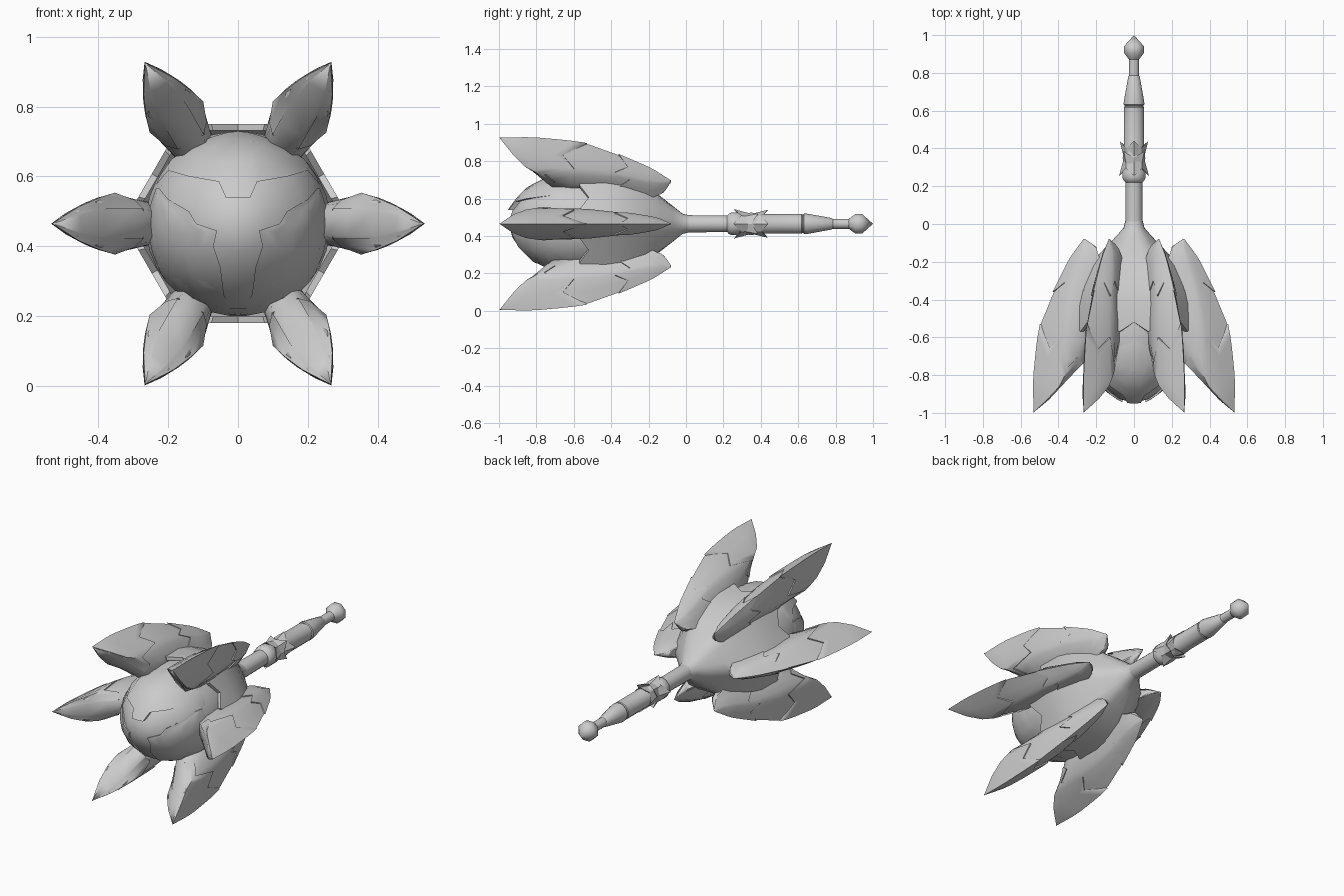
import bpy, bmesh, math

if "Cube" in bpy.data.objects:
    bpy.data.objects.remove(bpy.data.objects["Cube"])

ZC = 0.465  # height of the weapon's long axis
steel = bpy.data.materials.new("light_grey_steel")
steel.diffuse_color = (0.6, 0.6, 0.6, 1)
steel.use_nodes = True
steel.node_tree.nodes["Principled BSDF"].inputs["Base Color"].default_value = steel.diffuse_color


def lerp_table(table, t):
    """Interpolate rows (key, values...) at t."""
    for a, b in zip(table, table[1:]):
        if t <= b[0]:
            break
    f = (t - a[0]) / (b[0] - a[0])
    return [p + (q - p) * f for p, q in zip(a[1:], b[1:])]


def polar(r, ang, y):
    return (r * math.cos(ang), y, ZC + r * math.sin(ang))


def finish(bm, name, angle=35):
    bmesh.ops.remove_doubles(bm, verts=bm.verts, dist=1e-5)
    bmesh.ops.recalc_face_normals(bm, faces=bm.faces)
    me = bpy.data.meshes.new(name)
    bm.to_mesh(me)
    bm.free()
    me.materials.append(steel)
    ob = bpy.data.objects.new(name, me)
    bpy.context.collection.objects.link(ob)
    bpy.ops.object.select_all(action='DESELECT')
    ob.select_set(True)
    bpy.context.view_layer.objects.active = ob
    bpy.ops.object.shade_smooth_by_angle(angle=math.radians(angle))
    return ob


def grid(bm, rows, closed=False):
    """Skin a list of equal-length point rows."""
    vs = [[bm.verts.new(p) for p in row] for row in rows]
    n = len(rows[0])
    for a, b in zip(vs, vs[1:]):
        for i in range(n if closed else n - 1):
            j = (i + 1) % n
            bm.faces.new((a[i], a[j], b[j], b[i]))
    return vs


def lathe(name, profile, n, angle=35):
    bm = bmesh.new()
    grid(bm, [[polar(max(r, 1e-7), 2 * math.pi * (k + .5) / n, y) for k in range(n)]
              for y, r in profile], True)
    return finish(bm, name, angle)


# ---- head core: rounded dome at the front
DOME = [(0, -.95), (.08, -.925), (.14, -.88), (.2, -.82), (.245, -.73), (.265, -.62)]
lathe("head_dome", [(y, r) for r, y in DOME] + [(-.45, .265), (-.3, .2)], 32, 60)

# ---- rear shell: six-sided swelling with a toothed front lip
REAR = [(0.02, .045, 0), (-.02, .055, 0), (-.07, .095, .3), (-.14, .15, .7), (-.22, .205, 1),
        (-.33, .255, 1), (-.43, .28, 1)]
LIP = (-.51, -.57, -.52, -.57)


def shell_radius(r, hexness, ang):
    m = (ang % (math.pi / 3)) - math.pi / 6
    return r * (1 + hexness * (1 / math.cos(m) - 1))


bm = bmesh.new()
angs = [2 * math.pi * k / 24 for k in range(24)]
rows = [[polar(shell_radius(r, h, a), a, y) for a in angs] for y, r, h in REAR]
for r in (.285, .266):
    rows.append([polar(shell_radius(r, 1, a), a, LIP[k % 4]) for k, a in enumerate(angs)])
grid(bm, rows, True)
finish(bm, "rear_shell")


# ---- face plates lying on the dome
def plate(name, edge_a, edge_b, lift, mirror=False):
    bm = bmesh.new()
    for s in ((1, -1) if mirror else (1,)):
        rows = []
        for (xa, za), (xb, zb) in zip(edge_a, edge_b):
            row = []
            for i in range(9):
                x, z = xa + (xb - xa) * i / 8, za + (zb - za) * i / 8
                y = lerp_table(DOME, math.hypot(x, z - ZC))[0]
                row.append((s * x, y - lift, z))
            rows.append(row)
        grid(bm, rows)
    rim = bmesh.ops.extrude_edge_only(bm, edges=[e for e in bm.edges if e.is_boundary])
    for v in rim["geom"]:
        if isinstance(v, bmesh.types.BMVert):
            v.co.y += lift + .015
    return finish(bm, name, 50)


brow = [(-.235, .575), (-.2, .617), (-.14, .6), (-.055, .585), (-.035, .54), (0, .54)]
crown = [(-.225, .6), (-.19, .65), (-.13, .69), (-.07, .715), (-.035, .725), (0, .73)]
flip = lambda pts: pts + [(-x, z) for x, z in pts[-2::-1]]
plate("brow_plate", flip(brow), flip(crown), .025)
cheek_in = [(.225, .565), (.2, .535), (.14, .5), (.12, .465), (.06, .445), (.07, .4),
            (.05, .34), (.04, .26), (.005, .205)]
cheek_out = [(.235, .565), (.246, .535), (.256, .5), (.26, .465), (.255, .43), (.246, .385),
             (.22, .32), (.16, .25), (.02, .204)]
plate("cheek_plates", cheek_in, cheek_out, .013, True)

# ---- flanges: y, ridge radius, shoulder radius, shoulder width, root radius, root width
FLANGE = [(-.998, .532, .532, 0, .532, 0), (-.93, .53, .46, .04, .45, .022),
          (-.86, .528, .395, .068, .385, .035), (-.78, .525, .355, .081, .31, .035),
          (-.72, .518, .348, .083, .25, .035), (-.62, .508, .345, .083, .22, .05),
          (-.52, .49, .34, .079, .22, .055), (-.35, .42, .32, .06, .2, .045),
          (-.2, .345, .275, .036, .17, .03), (-.16, .32, .27, .027, .19, .022),
          (-.12, .294, .26, .015, .2, .012), (-.08, .268, .265, .002, .258, .002)]


def section(y, grow=0):
    """Half section from ridge to root as (radius, width)."""
    R, rs, w, ri, wi = lerp_table(FLANGE, y)
    return [(R + grow, 0), (R * .6 + rs * .4 + grow * .7, w * .47 + grow * .7),
            (R * .25 + rs * .75, w * .85 + grow), (rs, w + grow),
            ((rs + ri) / 2, (w + wi) / 2 + grow), (ri, wi + grow)]


def place(ang, r, w, y):
    c, s = math.cos(ang), math.sin(ang)
    return (r * c - w * s, y, ZC + r * s + w * c)


def ring(ang, y):
    half = section(y)
    pts = half + [(r, -w) for r, w in half[:0:-1]]
    return [place(ang, r, w, y) for r, w in pts]


def scale_cap(bm, ang, start, ends):
    """Thin overlapping layer with a jagged edge, on both sides of the flange."""
    for s in (1, -1):
        rows = []
        for i in range(9):
            row = []
            for j, end in enumerate(ends):
                y = start + (end - start) * min(i, 7) / 7
                r, w = section(y, .007 * min(1, i / 2) if i < 8 else -.002)[j]
                row.append(place(ang, r, s * w, y))
            rows.append(row)
        grid(bm, rows)


for k in range(6):
    ang = k * math.pi / 3
    bm = bmesh.new()
    vs = grid(bm, [ring(ang, f[0]) for f in FLANGE], True)
    bm.faces.new(vs[-1])
    finish(bm, f"flange_{k + 1}", 75)
    bm = bmesh.new()
    scale_cap(bm, ang, -.085, (-.36, -.31, -.38, -.3, -.36, -.25))
    scale_cap(bm, ang, -.99, (-.53, -.66, -.6, -.76, -.7, -.74))
    finish(bm, f"flange_scales_{k + 1}", 60)

# ---- handle
lathe("handle_shaft", [(0, .047), (.22, .045), (.23, .056), (.245, .062), (.275, .062), (.29, .054),
                       (.618, .054), (.622, .05), (.628, .05), (.632, .056), (.65, .055),
                       (.78, .031), (.785, .027), (.88, .027)], 16, 30)
lathe("pommel", [(.87, 0), (.87, .028), (.905, .056), (.942, .056), (1, 0)], 8, 46)


# ---- pointed scale collars around the grip
def collar(name, y0, y1, r0, r1, turn):
    bm = bmesh.new()
    n = 8
    rows = []
    for r, y, reach, flare in ((.05, y0, 0, 0), (r0, y0, 0, 0), (r1, y1, (y1 - y0) * .9, .017),
                               (.05, y1, 0, 0)):
        rows.append([polar(r + flare * (k % 2), 2 * math.pi * (k + turn) / n, y + reach * (k % 2))
                     for k in range(n)])
    grid(bm, rows, True)
    finish(bm, name, 30)


collar("collar_front", .34, .295, .056, .062, 1)
collar("collar_middle", .31, .35, .056, .06, 0)
collar("collar_rear", .36, .402, .056, .058, 1)
